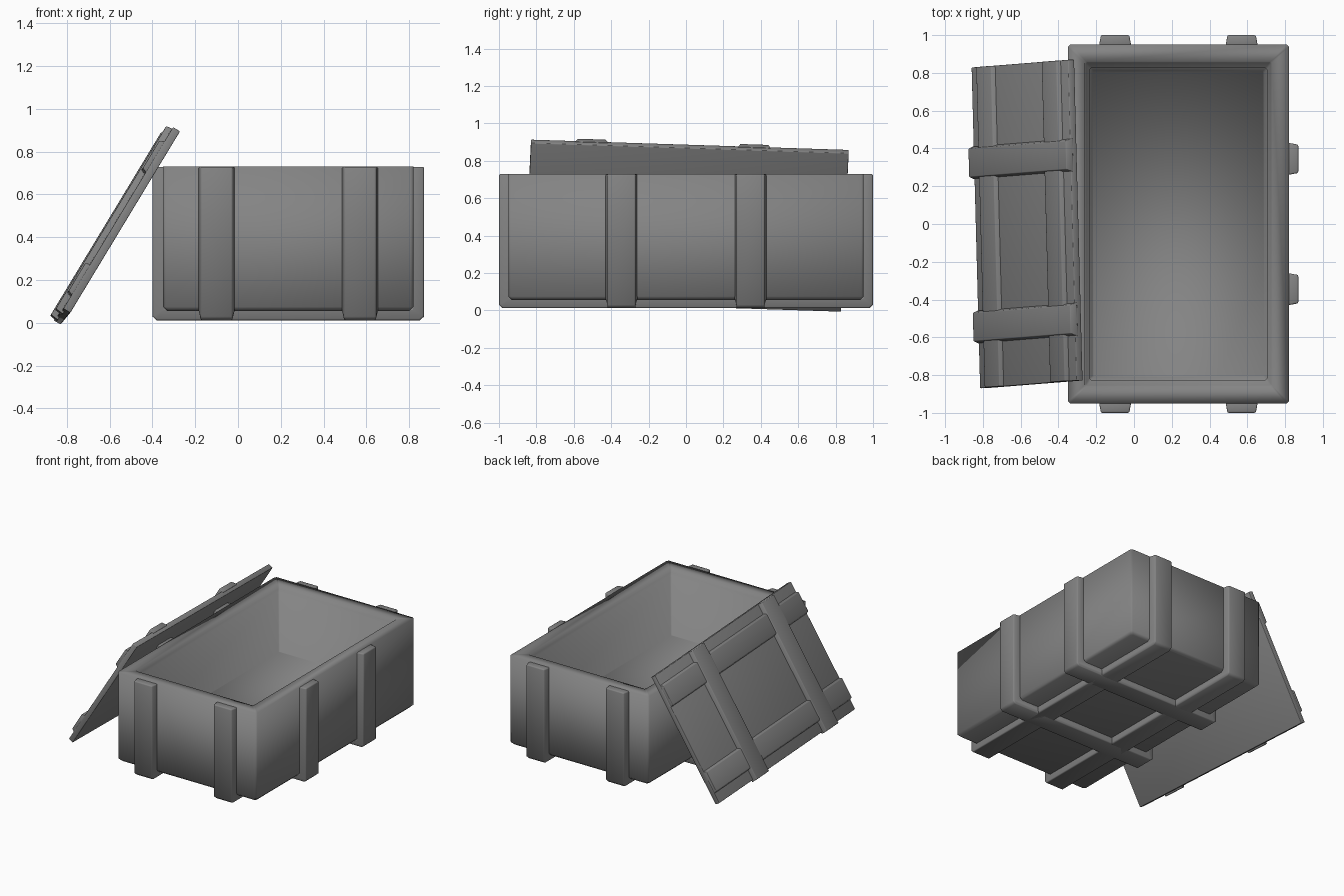
import bpy, bmesh, math
from mathutils import Matrix, Vector

if "Cube" in bpy.data.objects:
    bpy.data.objects.remove(bpy.data.objects["Cube"])

CX = 0.235  # centre of the box body along x
GREY = bpy.data.materials.new("dark_grey")
GREY.diffuse_color = (0.23, 0.23, 0.23, 1)
GREY.use_nodes = True
GREY.node_tree.nodes["Principled BSDF"].inputs["Base Color"].default_value = GREY.diffuse_color


def finish(name, bm, bevel=0.0, smooth=95):
    bmesh.ops.recalc_face_normals(bm, faces=bm.faces)
    me = bpy.data.meshes.new(name)
    bm.to_mesh(me)
    bm.free()
    me.materials.append(GREY)
    ob = bpy.data.objects.new(name, me)
    bpy.context.collection.objects.link(ob)
    if bevel:
        m = ob.modifiers.new("bevel", 'BEVEL')
        m.width, m.segments, m.limit_method = bevel, 2, 'ANGLE'
        m.angle_limit = math.radians(50)
    bpy.ops.object.select_all(action='DESELECT')
    ob.select_set(True)
    bpy.context.view_layer.objects.active = ob
    bpy.ops.object.shade_smooth_by_angle(angle=math.radians(smooth))
    return ob


def ring(bm, hx, hy, z, c):
    """Rectangle with chamfered corners."""
    pts = [(hx, hy - c), (hx - c, hy), (c - hx, hy), (-hx, hy - c),
           (-hx, c - hy), (c - hx, -hy), (hx - c, -hy), (hx, c - hy)]
    return [bm.verts.new((x, y, z)) for x, y in pts]


# Open box: outer shell, rim, inner ledge, tapered cavity and floor
bm = bmesh.new()
rings = [ring(bm, *r) for r in [
    (0.565, 0.93, 0.055, 0.012), (0.585, 0.95, 0.075, 0.012),
    (0.585, 0.95, 0.73, 0.012), (0.495, 0.86, 0.73, 0.008),
    (0.49, 0.855, 0.70, 0.008), (0.47, 0.825, 0.695, 0.008),
    (0.455, 0.81, 0.25, 0.008)]]
for a, b in zip(rings, rings[1:]):
    for i in range(8):
        j = (i + 1) % 8
        bm.faces.new((a[i], a[j], b[j], b[i]))
bm.faces.new(rings[0])
bm.faces.new(rings[-1])
body = finish("box_body", bm)
body.location.x = CX


def band(name, half, offset, axis):
    """U-shaped rib running down one wall, under the box and up the other."""
    h, t = half, 0.06
    prof = [(-h, .729, .075), (-h, .03, .075), (-h + .02, .012, .075),
            (h - .02, .012, .075), (h, .03, .075), (h, .729, .075),
            (h - t, .729, .086), (h - t, .065, .086),
            (t - h, .065, .086), (t - h, .729, .086)]
    bm = bmesh.new()
    sides = []
    for s in (-1, 1):
        sides.append([bm.verts.new((CX + p, offset + s * w, z) if axis == 'x'
                                   else (CX + offset + s * w, p, z)) for p, z, w in prof])
    a, b = sides
    n = len(prof)
    for i in range(n):
        j = (i + 1) % n
        bm.faces.new((a[i], a[j], b[j], b[i]))
    for s in sides:  # leg, base and leg of the U
        for idx in ((0, 1, 8, 9), (1, 2, 3, 4, 7, 8), (4, 5, 6, 7)):
            bm.faces.new([s[i] for i in idx])
    finish(name, bm, 0.008)


for i, s in enumerate((-1, 1)):
    band(f"cross_rib_{i + 1}", 0.635, s * 0.345, 'x')
    band(f"long_rib_{i + 1}", 1.0, s * 0.335, 'y')

# Lid frame: local x along the lid, y up the slope, z out of its top face
v = Vector((-0.045, 1.70, -0.055)).normalized()
u = Vector((0.52, 0.035, 0.86))
u = (u - u.dot(v) * v).normalized()
n = v.cross(u)
if n.z < 0:
    n = -n
FRAME = Matrix((v, u, n)).transposed().to_4x4()
FRAME.translation = (-0.576, 0.0, 0.458)


def slab(name, x0, x1, y0, y1, z0, z1, tx=0.0, ty=0.0, bevel=0.004):
    """Box in lid space whose top narrows by tx, ty on each side."""
    bm = bmesh.new()
    lo = [bm.verts.new(FRAME @ Vector(p)) for p in
          ((x0, y0, z0), (x1, y0, z0), (x1, y1, z0), (x0, y1, z0))]
    hi = [bm.verts.new(FRAME @ Vector(p)) for p in
          ((x0 + tx, y0 + ty, z1), (x1 - tx, y0 + ty, z1),
           (x1 - tx, y1 - ty, z1), (x0 + tx, y1 - ty, z1))]
    bm.faces.new(lo)
    bm.faces.new(hi)
    for i in range(4):
        j = (i + 1) % 4
        bm.faces.new((lo[i], lo[j], hi[j], hi[i]))
    finish(name, bm, bevel)


# Leaning lid with two cross ribs and two lengthwise ribs
slab("lid_panel", -0.85, 0.85, -0.495, 0.497, -0.03, 0.008)
for i, c in enumerate((-0.525, 0.345)):
    slab(f"lid_cross_rib_{i + 1}", c - 0.09, c + 0.09, -0.508, 0.500, -0.005, 0.036, tx=0.015, ty=0.005)
for i, c in enumerate((-0.335, 0.335)):
    slab(f"lid_long_rib_{i + 1}", -0.849, 0.849, c - 0.09, c + 0.09, -0.005, 0.03, ty=0.015)
